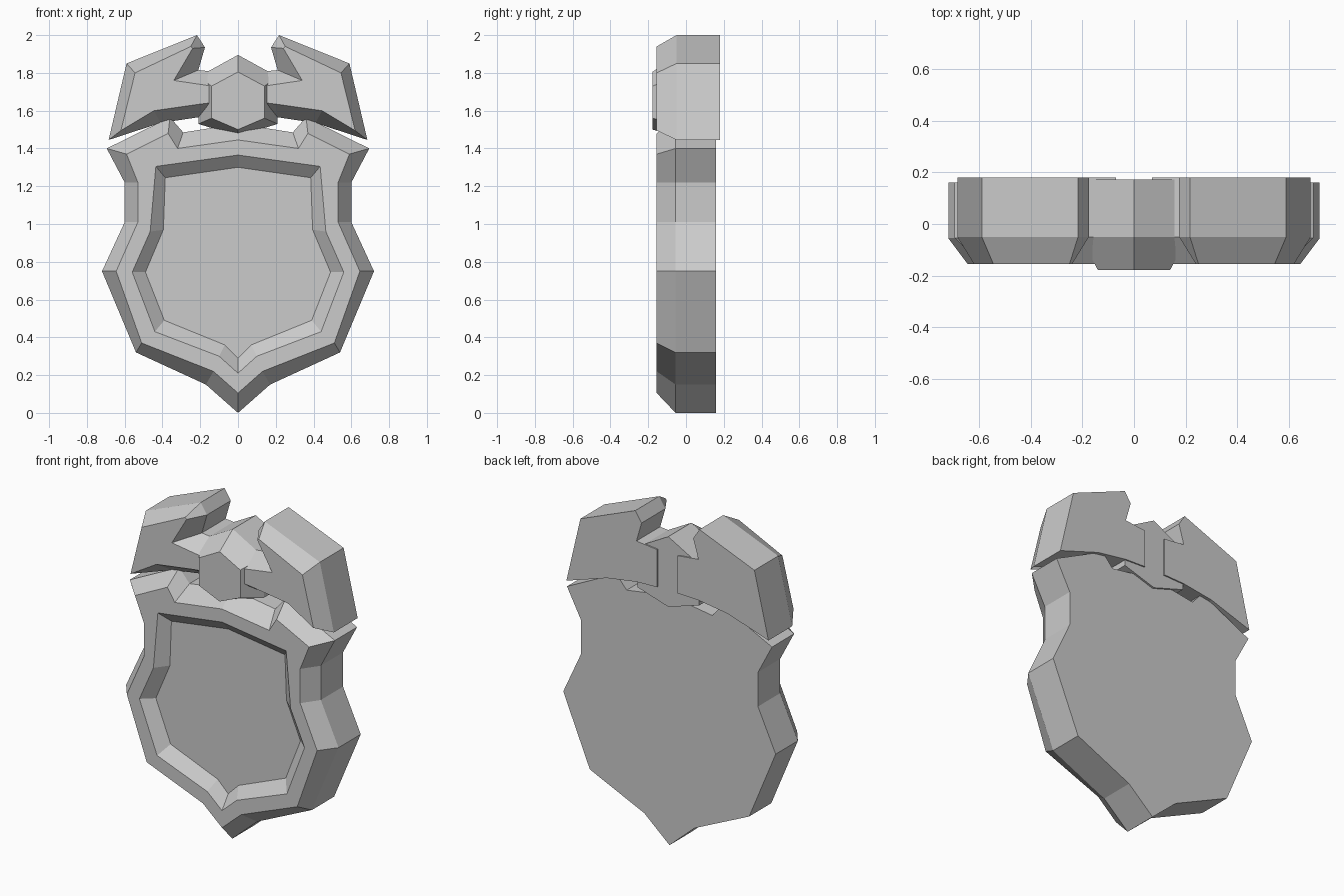
import bpy
import bmesh

cube = bpy.data.objects.get("Cube")
if cube:
    bpy.data.objects.remove(cube, do_unlink=True)

grey = bpy.data.materials.new("plain_grey")
grey.use_nodes = True
grey.diffuse_color = (0.6, 0.6, 0.6, 1)
grey.node_tree.nodes["Principled BSDF"].inputs["Base Color"].default_value = (0.6, 0.6, 0.6, 1)


def mirrored(half):
    """Close a half outline whose ends lie on the centre line."""
    return half + [(-x, z) for x, z in reversed(half[1:-1])]


def ring(bm, outline, y):
    return [bm.verts.new((x, y, z)) for x, z in outline]


def edge_loop(bm, verts):
    found = []
    for a, b in zip(verts, verts[1:] + verts[:1]):
        found.append(bm.edges.get((a, b)) or bm.edges.new((a, b)))
    return found


def bridge(bm, a, b):
    n = len(a)
    for i in range(n):
        j = (i + 1) % n
        bm.faces.new((a[i], a[j], b[j], b[i]))


def bevelled_plate(name, outer, front, depths, recess=None):
    """Plate with a sloped front border; recess = (rim, floor, floor depth)."""
    back_y, edge_y, front_y = depths
    bm = bmesh.new()
    back = ring(bm, outer, back_y)
    edge = ring(bm, outer, edge_y)
    face = ring(bm, front, front_y)
    bridge(bm, back, edge)
    bridge(bm, edge, face)
    bm.faces.new(back)
    if recess:
        rim_outline, floor_outline, floor_y = recess
        rim = ring(bm, rim_outline, front_y)
        floor = ring(bm, floor_outline, floor_y)
        bridge(bm, rim, floor)
        bm.faces.new(floor)
        border = edge_loop(bm, face) + edge_loop(bm, rim)
        bmesh.ops.triangle_fill(bm, edges=border, use_beauty=True)
    else:
        bm.faces.new(face)
    bmesh.ops.recalc_face_normals(bm, faces=bm.faces[:])
    mesh = bpy.data.meshes.new(name)
    bm.to_mesh(mesh)
    bm.free()
    mesh.materials.append(grey)
    obj = bpy.data.objects.new(name, mesh)
    bpy.context.collection.objects.link(obj)
    return obj


# Shield body with a sunken panel
shield_outer = [(0, 0), (0.17, 0.15), (0.54, 0.32), (0.72, 0.75), (0.60, 1.01),
                (0.60, 1.22), (0.695, 1.40), (0.36, 1.565), (0.29, 1.485), (0, 1.53)]
shield_front = [(0, 0.105), (0.13, 0.22), (0.51, 0.37), (0.645, 0.75), (0.53, 1.01),
                (0.53, 1.22), (0.59, 1.37), (0.37, 1.48), (0.32, 1.40), (0, 1.445)]
panel_rim = [(0, 0.21), (0.10, 0.30), (0.44, 0.43), (0.56, 0.745),
             (0.465, 0.96), (0.435, 1.305), (0, 1.365)]
panel_floor = [(0, 0.29), (0.07, 0.36), (0.39, 0.49), (0.49, 0.745),
               (0.395, 0.97), (0.385, 1.245), (0, 1.30)]
bevelled_plate("shield", mirrored(shield_outer), mirrored(shield_front),
               (0.16, -0.055, -0.155),
               (mirrored(panel_rim), mirrored(panel_floor), -0.095))

# Pair of angular wings above the shield
wing_outer = [(0.07, 1.57), (0.21, 1.565), (0.41, 1.535), (0.685, 1.445), (0.59, 1.85),
              (0.217, 2.0), (0.175, 1.935), (0.21, 1.815), (0.07, 1.80)]
wing_front = [(0.07, 1.65), (0.20, 1.635), (0.445, 1.60), (0.62, 1.495), (0.545, 1.80),
              (0.25, 1.94), (0.24, 1.93), (0.34, 1.76), (0.07, 1.72)]
for side, sign in (("left", 1), ("right", -1)):
    bevelled_plate(side + "_wing",
                   [(sign * x, z) for x, z in wing_outer],
                   [(sign * x, z) for x, z in wing_front],
                   (0.18, -0.05, -0.155))

# Six-sided centre boss between the wings
boss_outer = [(0, 1.465), (0.21, 1.53), (0.21, 1.78), (0, 1.895)]
boss_front = [(0, 1.50), (0.14, 1.56), (0.14, 1.73), (0, 1.805)]
bevelled_plate("centre_boss", mirrored(boss_outer), mirrored(boss_front),
               (0.172, -0.05, -0.178))
